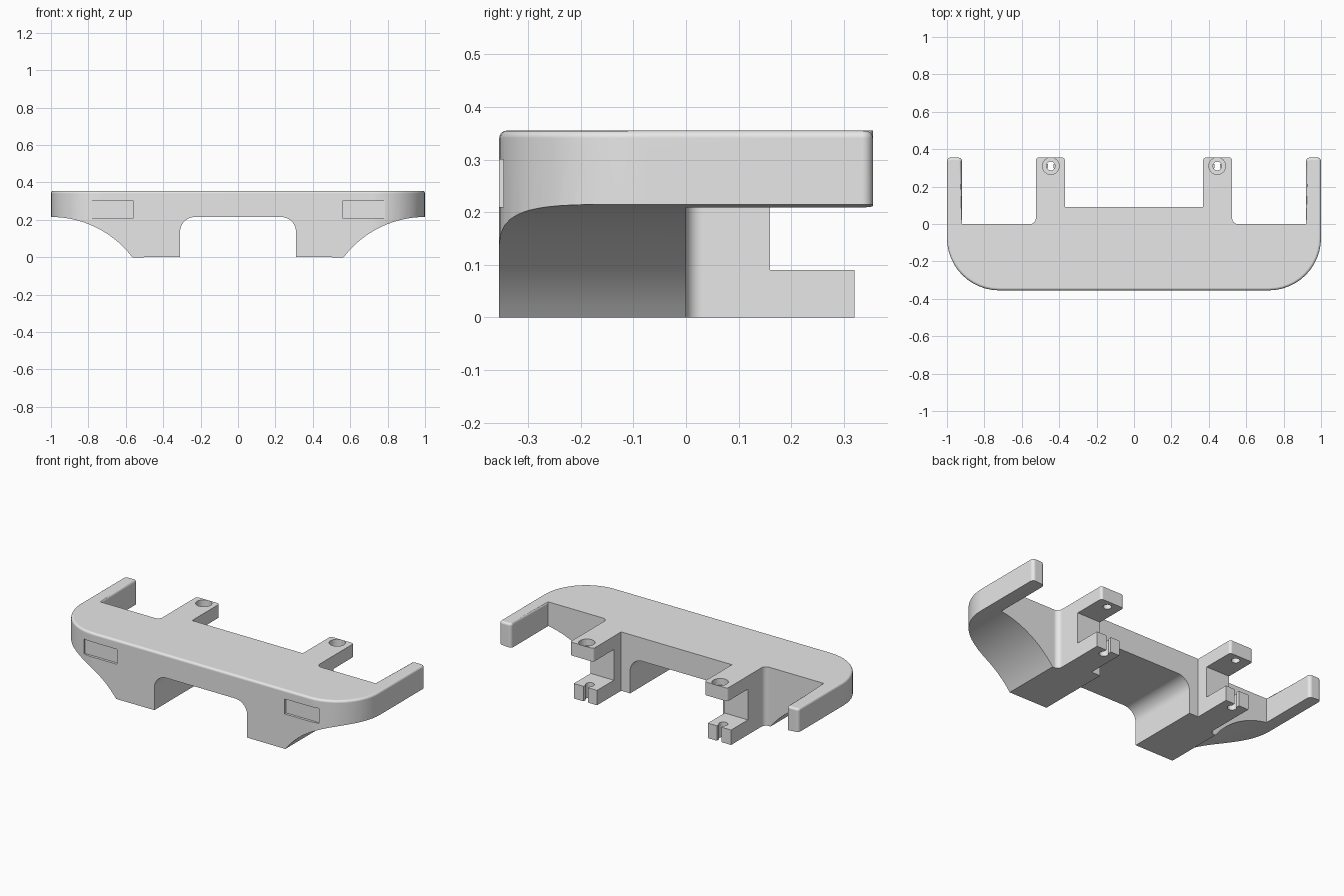
import bpy, bmesh, math
from mathutils import Vector, Matrix

cube = bpy.data.objects.get("Cube")
if cube:
    bpy.data.objects.remove(cube)

grey = bpy.data.materials.new("plain_grey")
grey.use_nodes = True
grey.diffuse_color = (0.8, 0.8, 0.8, 1)
grey.node_tree.nodes["Principled BSDF"].inputs["Base Color"].default_value = (0.8, 0.8, 0.8, 1)

TOP, DEPTH = 0.355, 0.355


def rounded(corners, steps=12):
    """Turn (x, y, radius) corners into a closed outline with filleted corners."""
    out = []
    for i, (x, y, r) in enumerate(corners):
        p = Vector((x, y))
        if r == 0:
            out.append(p)
            continue
        a = (Vector(corners[i - 1][:2]) - p).normalized()
        b = (Vector(corners[(i + 1) % len(corners)][:2]) - p).normalized()
        half = a.angle(b) / 2
        centre = p + (a + b).normalized() * (r / math.sin(half))
        start = p + a * (r / math.tan(half)) - centre
        end = p + b * (r / math.tan(half)) - centre
        sweep = start.angle_signed(end)  # clockwise positive
        for k in range(steps + 1):
            out.append(centre + Matrix.Rotation(-sweep * k / steps, 2) @ start)
    return out


def mirrored(half):
    return half + [(-x, y, r) for x, y, r in reversed(half)]


def finish(bm, name):
    bmesh.ops.recalc_face_normals(bm, faces=bm.faces)
    mesh = bpy.data.meshes.new(name)
    bm.to_mesh(mesh)
    bm.free()
    mesh.materials.append(grey)
    obj = bpy.data.objects.new(name, mesh)
    bpy.context.collection.objects.link(obj)
    return obj


def prism(points, to_3d, shift):
    bm = bmesh.new()
    face = bm.faces.new([bm.verts.new(to_3d(p)) for p in points])
    ext = bmesh.ops.extrude_face_region(bm, geom=[face])
    bmesh.ops.translate(bm, vec=shift, verts=[v for v in ext["geom"] if isinstance(v, bmesh.types.BMVert)])
    return bm


def box(x0, x1, y0, y1, z0, z1):
    bm = bmesh.new()
    size = Matrix.Diagonal((abs(x1 - x0), y1 - y0, z1 - z0, 1))
    mid = Matrix.Translation(((x0 + x1) / 2, (y0 + y1) / 2, (z0 + z1) / 2))
    bmesh.ops.create_cube(bm, size=1, matrix=mid @ size)
    return finish(bm, "box_cutter")


def cylinder(x, y, r, z0, z1):
    bm = bmesh.new()
    bmesh.ops.create_cone(bm, cap_ends=True, segments=32, radius1=r, radius2=r, depth=z1 - z0,
                          matrix=Matrix.Translation((x, y, (z0 + z1) / 2)))
    return finish(bm, "round_cutter")


def cut(target, cutter, operation="DIFFERENCE"):
    cutter.hide_render = True
    mod = target.modifiers.new("cut", "BOOLEAN")
    mod.operation, mod.solver, mod.object = operation, "EXACT", cutter
    bpy.context.view_layer.objects.active = target
    bpy.ops.object.modifier_apply(modifier=mod.name)
    bpy.data.objects.remove(cutter)


# Plan outline: bar with swept corners, side arms, bracket legs and centre block
plan = mirrored([
    (0.37, 0.09, 0), (0.37, DEPTH, 0.015), (0.525, DEPTH, 0.015), (0.525, 0, 0.03),
    (0.92, 0, 0), (0.92, DEPTH, 0.02), (1, DEPTH, 0.02), (1, -DEPTH, 0.28),
])
bm = prism(rounded(plan), lambda p: (p.x, p.y, -0.1), (0, 0, TOP + 0.1))


# Soft upper rim round the outside of the bar and the arms
def on_rim(v):
    return v.co.z > TOP - 0.001 and (abs(v.co.x) > 0.915 or v.co.y < -0.05)


rim = [e for e in bm.edges if all(on_rim(v) for v in e.verts)]
bmesh.ops.recalc_face_normals(bm, faces=bm.faces)
bmesh.ops.bevel(bm, geom=rim, offset=0.014, offset_type="OFFSET", segments=4,
                profile=0.5, affect="EDGES")
bumper = finish(bm, "bumper")

# Front profile: central arch, two feet and hollow curved wings
R = 0.547
wing = []
for k in range(25):
    x = 0.565 + 0.435 * k / 24
    wing.append((x, 0.215 - R + math.sqrt(R * R - (1 - x) ** 2), 0))
profile = mirrored([(0.31, 0.215, 0.08), (0.31, 0, 0)] + wing + [(1.1, 0.215, 0), (1.1, 0.5, 0)])
shape = finish(prism(rounded(profile), lambda p: (p.x, -0.5, p.y), (0, 1, 0)), "profile_cutter")
cut(bumper, shape, "INTERSECT")

for s in (-1, 1):
    mid = s * 0.445
    # Bracket gap between upper and lower tabs, and the shorter lower tab
    cut(bumper, box(mid - 0.12, mid + 0.12, 0.16, 0.5, 0.09, 0.275))
    cut(bumper, box(mid - 0.12, mid + 0.12, 0.32, 0.5, -0.1, 0.15))
    # Counterbored screw hole in the upper tab
    cut(bumper, cylinder(mid, 0.31, 0.045, 0.315, 0.5))
    cut(bumper, cylinder(mid, 0.31, 0.023, 0.2, 0.4))
    # Keyhole slot in the lower tab
    cut(bumper, cylinder(mid, 0.28, 0.025, -0.1, 0.15))
    cut(bumper, box(mid - 0.015, mid + 0.015, 0.28, 0.5, -0.1, 0.15))
    # Shallow lamp recess in the front
    cut(bumper, box(s * 0.56, s * 0.785, -0.5, -0.34, 0.21, 0.30))

# Smooth curved areas, flat elsewhere
bpy.ops.object.select_all(action="DESELECT")
bumper.select_set(True)
bpy.context.view_layer.objects.active = bumper
bpy.ops.object.shade_smooth_by_angle(angle=math.radians(30))
normals = bumper.modifiers.new("weighted_normals", "WEIGHTED_NORMAL")
normals.keep_sharp = True
